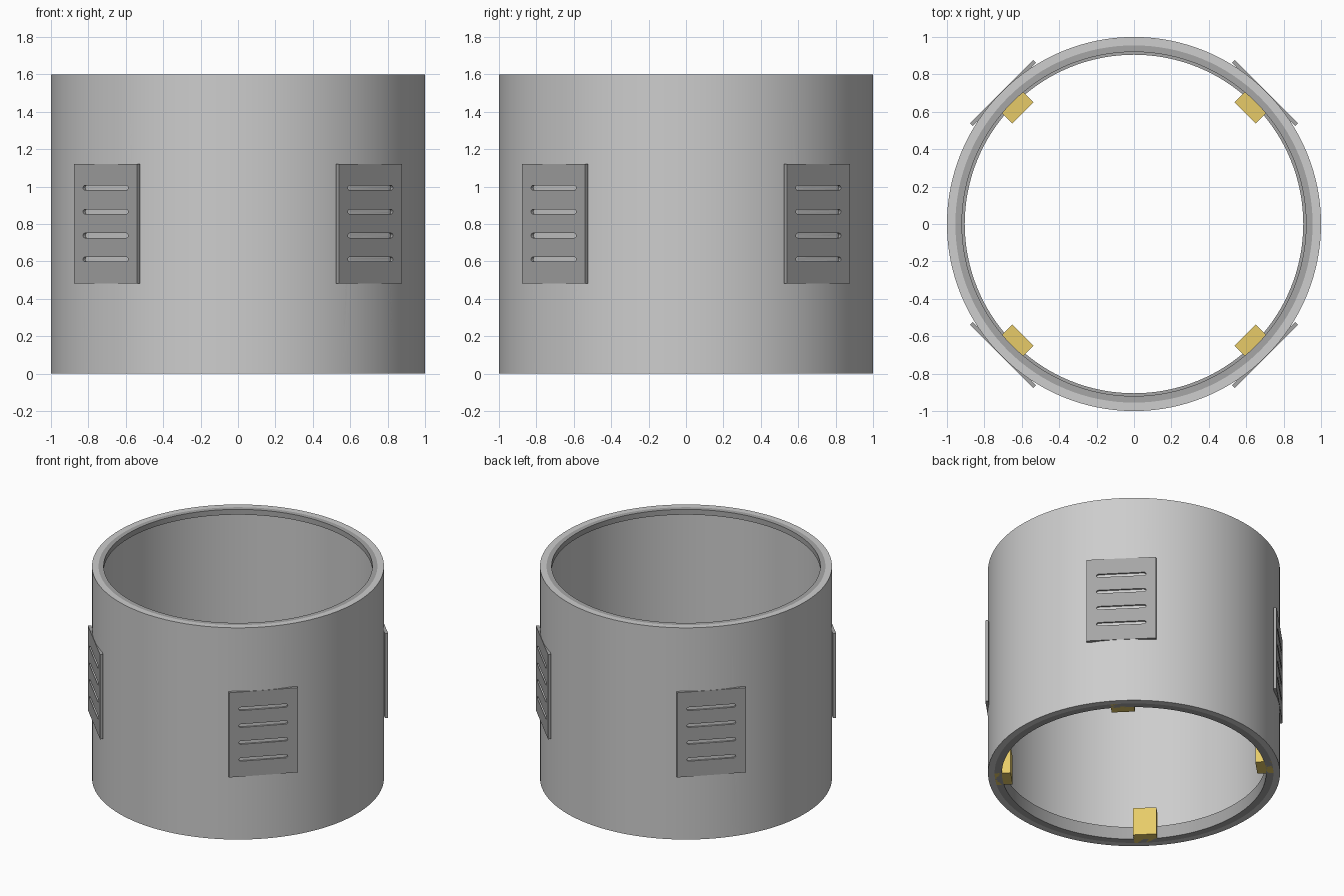
import bpy, bmesh
from math import pi, cos, sin, radians
from mathutils import Matrix

cube = bpy.data.objects.get("Cube")
if cube:
    bpy.data.objects.remove(cube, do_unlink=True)


def material(name, rgb):
    m = bpy.data.materials.new(name)
    m.use_nodes = True
    m.diffuse_color = (*rgb, 1)
    m.node_tree.nodes["Principled BSDF"].inputs["Base Color"].default_value = (*rgb, 1)
    return m


light = material("light grey", (0.61, 0.61, 0.61))
dark = material("mid grey", (0.38, 0.38, 0.38))
gold = material("yellow", (0.8, 0.6, 0.14))


def add_object(name, mesh, mat):
    mesh.materials.clear()
    mesh.materials.append(mat)
    ob = bpy.data.objects.new(name, mesh)
    bpy.context.collection.objects.link(ob)
    return ob


def smooth(ob):
    bpy.ops.object.select_all(action="DESELECT")
    ob.select_set(True)
    bpy.context.view_layer.objects.active = ob
    bpy.ops.object.shade_smooth_by_angle(angle=radians(30))


def evaluated_mesh(ob):
    bpy.context.view_layer.update()
    graph = bpy.context.evaluated_depsgraph_get()
    return bpy.data.meshes.new_from_object(ob.evaluated_get(graph))


def tube(name, inner, outer, bottom, top, mat, steps=128):
    """Spin a rectangle around the z axis."""
    bm = bmesh.new()
    verts = [bm.verts.new((r, 0, z)) for r, z in
             ((inner, bottom), (outer, bottom), (outer, top), (inner, top))]
    edges = [bm.edges.new((a, b)) for a, b in zip(verts, verts[1:] + verts[:1])]
    bmesh.ops.spin(bm, geom=verts + edges, cent=(0, 0, 0), axis=(0, 0, 1),
                   angle=2 * pi, steps=steps, use_merge=True)
    bmesh.ops.remove_doubles(bm, verts=bm.verts, dist=1e-5)
    bmesh.ops.recalc_face_normals(bm, faces=bm.faces)
    mesh = bpy.data.meshes.new(name)
    bm.to_mesh(mesh)
    bm.free()
    ob = add_object(name, mesh, mat)
    smooth(ob)
    return ob


# Thin main wall, with a darker collar flush with each end
wall = tube("outer_wall", 0.955, 1, 0, 1.6, light)
tube("top_collar", 0.92, 0.955, 1.56, 1.6, dark)
tube("bottom_collar", 0.905, 0.955, 0, 0.095, dark)


def capsule(y, half_length, radius, n=6):
    """Outline of a slot with round ends."""
    pts = []
    for side in (1, -1):
        for i in range(n + 1):
            a = -pi / 2 + pi * i / n
            pts.append((side * (half_length - radius + radius * cos(a)),
                        y + side * radius * sin(a)))
    return pts


def slab(outlines, half_depth):
    """Flat mesh filled between closed outlines, given a thickness."""
    curve = bpy.data.curves.new("outline", "CURVE")
    curve.dimensions = "2D"
    curve.fill_mode = "BOTH"
    curve.extrude = half_depth
    for points in outlines:
        spline = curve.splines.new("POLY")
        spline.points.add(len(points) - 1)
        for p, (x, y) in zip(spline.points, points):
            p.co = (x, y, 0, 1)
        spline.use_cyclic_u = True
    helper = bpy.data.objects.new("outline_helper", curve)
    bpy.context.collection.objects.link(helper)
    mesh = evaluated_mesh(helper)
    bpy.data.objects.remove(helper, do_unlink=True)
    bm = bmesh.new()
    bm.from_mesh(mesh)
    bmesh.ops.remove_doubles(bm, verts=bm.verts, dist=1e-5)
    bmesh.ops.recalc_face_normals(bm, faces=bm.faces)
    for f in bm.faces:
        f.smooth = False
    bm.to_mesh(mesh)
    bm.free()
    return mesh


# Vent plate with four slots, and matching pockets for the wall
w, h = 0.239, 0.32
slots = [capsule(-0.191 + 0.1275 * i, 0.17, 0.0125) for i in range(4)]
plate = slab([[(-w, -h), (w, -h), (w, h), (-w, h)]] + slots, 0.011)
pocket = slab(slots, 0.02)

# Vent plates, pockets and foot blocks on the four diagonals
pockets = bmesh.new()
for k, place in enumerate(("front_left", "back_left", "back_right", "front_right")):
    turn = Matrix.Rotation(pi / 4 + k * pi / 2, 4, "Z")
    upright = Matrix.Rotation(pi / 2, 4, "X")

    mesh = plate.copy()
    mesh.transform(turn @ Matrix.Translation((0, -0.9905, 0.802)) @ upright)
    add_object("vent_plate_" + place, mesh, dark)

    cut = pocket.copy()
    cut.transform(turn @ Matrix.Translation((0, -1.009, 0.802)) @ upright)
    pockets.from_mesh(cut)

    bm = bmesh.new()
    bmesh.ops.create_cube(bm, size=1, matrix=turn @ Matrix.Translation((0, -0.897, 0.105))
                          @ Matrix.Diagonal((0.16, 0.112, 0.21, 1)))
    block = bpy.data.meshes.new("foot_block")
    bm.to_mesh(block)
    bm.free()
    add_object("foot_block_" + place, block, gold)

# Sink the pockets into the wall behind the slots
cut_mesh = bpy.data.meshes.new("slot_cutter")
pockets.to_mesh(cut_mesh)
pockets.free()
cutter = add_object("slot_cutter", cut_mesh, light)
cutter.hide_render = True
mod = wall.modifiers.new("slots", "BOOLEAN")
mod.operation = "DIFFERENCE"
mod.solver = "EXACT"
mod.object = cutter
cut_wall = evaluated_mesh(wall)
wall.modifiers.remove(mod)
wall.data = cut_wall
bpy.data.objects.remove(cutter, do_unlink=True)
smooth(wall)
